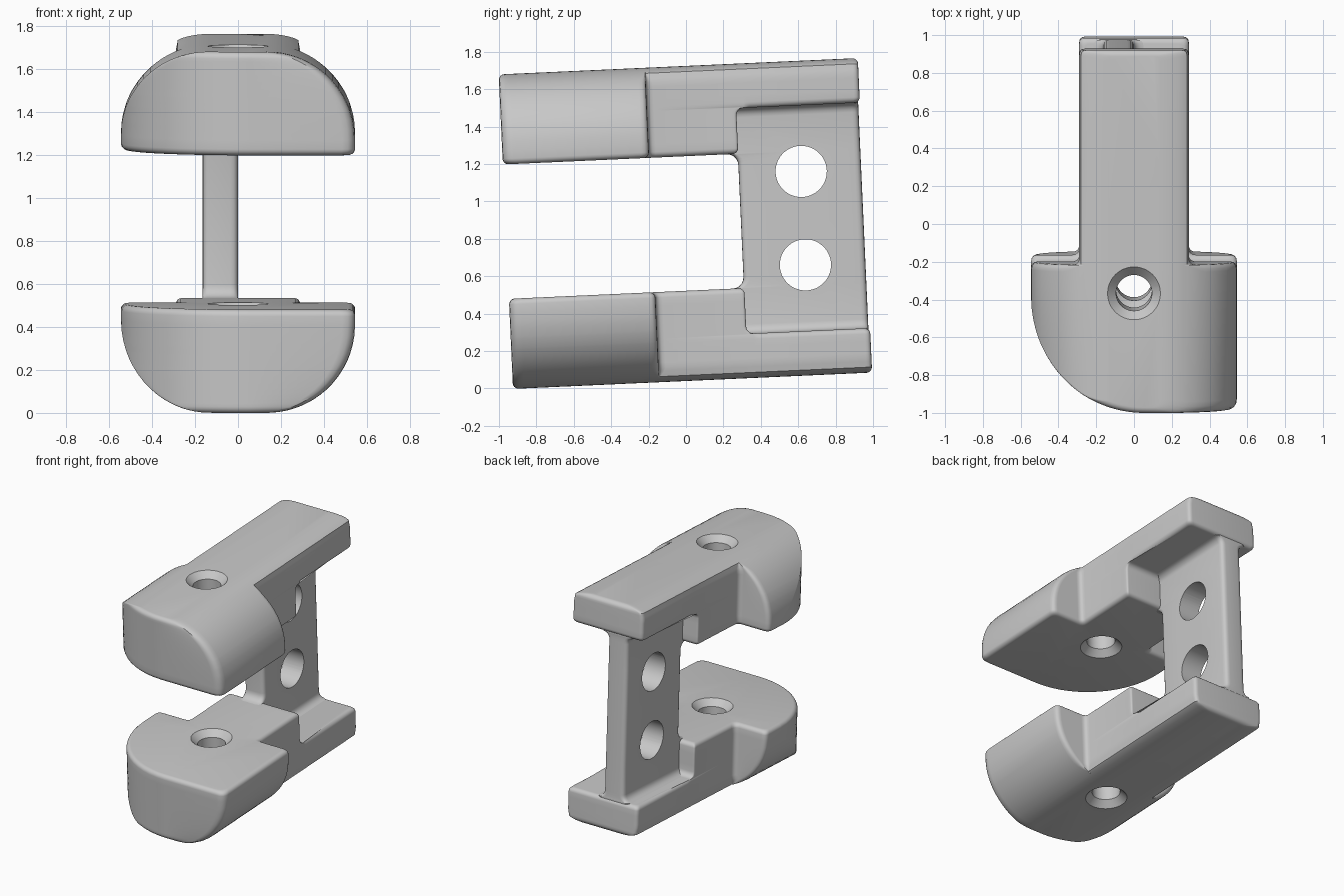
import bpy, bmesh, math
from mathutils import Vector, Matrix

cube = bpy.data.objects.get("Cube")
if cube:
    bpy.data.objects.remove(cube, do_unlink=True)

HEIGHT = 1.683      # total height between outer jaw faces
JAW = 0.482         # jaw thickness
FLANGE = 0.238      # thin rear part of each jaw
LENGTH = 1.922
STEP = 1.26         # where the jaw thins down to the flange
EDGE = 0.03         # edge rounding
FRAME = Matrix.Translation((0, -0.925, -0.002)) @ Matrix.Rotation(math.radians(2.6), 4, 'X')

grey = bpy.data.materials.new("light_grey")
grey.use_nodes = True
grey.diffuse_color = (0.58, 0.58, 0.58, 1)
grey.node_tree.nodes["Principled BSDF"].inputs["Base Color"].default_value = grey.diffuse_color


def roundoff(d, r):
    """Quarter-round inset at distance d from an end."""
    d = max(d, 0)
    return 0 if d >= r else r - math.sqrt(r * r - (r - d) ** 2)


def ramp(r):
    return [r * (1 - math.cos(i * math.pi / 10)) for i in range(6)]


def rounded(corners):
    """Closed outline from (x, y, radius) corners."""
    out = []
    for i, (x, y, r) in enumerate(corners):
        p = Vector((x, y))
        if r == 0:
            out.append(p)
            continue
        a = Vector(corners[i - 1][:2]) - p
        b = Vector(corners[(i + 1) % len(corners)][:2]) - p
        if min(a.length, b.length) < 1e-6:
            out += [p] * 5
            continue
        d = min(r * math.tan((math.pi - a.angle(b)) / 2), 0.48 * a.length, 0.48 * b.length)
        a, b = a.normalized() * d, b.normalized() * d
        for k in range(5):
            u = k / 4
            out.append(p + a * (1 - u) ** 2 + b * u * u)
    return out


def loft(name, loops):
    bm = bmesh.new()
    rings = [[bm.verts.new(p) for p in loop] for loop in loops]
    n = len(rings[0])
    for lo, hi in zip(rings, rings[1:]):
        for i in range(n):
            j = (i + 1) % n
            bm.faces.new((lo[i], lo[j], hi[j], hi[i]))
    bm.faces.new(rings[0][::-1])
    bm.faces.new(rings[-1])
    bmesh.ops.remove_doubles(bm, verts=bm.verts, dist=1e-5)
    bmesh.ops.recalc_face_normals(bm, faces=bm.faces)
    mesh = bpy.data.meshes.new(name)
    bm.to_mesh(mesh)
    bm.free()
    mesh.materials.append(grey)
    ob = bpy.data.objects.new(name, mesh)
    bpy.context.collection.objects.link(ob)
    ob.matrix_world = FRAME
    return ob


def select(ob):
    bpy.ops.object.select_all(action='DESELECT')
    ob.select_set(True)
    bpy.context.view_layer.objects.active = ob


def drill(ob, cutter):
    mod = ob.modifiers.new("hole", 'BOOLEAN')
    mod.operation, mod.solver, mod.object = 'DIFFERENCE', 'EXACT', cutter
    select(ob)
    bpy.ops.object.modifier_apply(modifier=mod.name)
    bpy.data.objects.remove(cutter, do_unlink=True)


def circle(r, n=48):
    return [(r * math.cos(2 * math.pi * i / n), r * math.sin(2 * math.pi * i / n)) for i in range(n)]


def jaw_outline(t, above):
    """Plan outline of a jaw at distance t from its outer face."""
    inner = roundoff(JAW - t, EDGE)
    end = max(inner, roundoff(t, EDGE))
    # domed cross-section, trimmed to a narrow neck behind the shoulders
    wide = 0.135 + math.sqrt(0.41 ** 2 - max(0.41 - t, 0) ** 2) - inner
    neck = min(wide, 0.29 - inner - 0.015 * max(0, 1 - t / 0.08))
    if above:
        back = STEP + roundoff(t - FLANGE, 0.04) - inner
        q, rear = back - 0.06, neck
    else:
        lip = roundoff(FLANGE - t, EDGE)
        back, q, rear = LENGTH - max(end, lip), 1.3, neck - lip
    # large round on the right front corner
    cx, radius = 0.055, 0.6 - end
    start = math.acos(min(1, (wide + cx) / radius))
    pts = []
    for i in range(15):
        a = start + (math.pi / 2 - start) * i / 14
        pts.append((cx - radius * math.cos(a), 0.6 - radius * math.sin(a), 0 if i else 0.03))
    shoulder = 0.783 - inner
    k = 0.038
    side = [(wide, shoulder, k), (neck, shoulder, k), (neck, q, 0),
            (rear, q + 0.03, 0), (rear, back, EDGE)]
    pts += [(wide, end, 0.06)] + side + [(-x, y, r) for x, y, r in reversed(side)]
    return rounded(pts)


# Jaws: the upper one mirrors the lower one
def jaw(name, upper):
    place = (lambda t: HEIGHT - t) if upper else (lambda t: t)
    below = ramp(EDGE) + [0.045, 0.06, 0.08, 0.105, 0.135, 0.17] + [FLANGE - d for d in reversed(ramp(EDGE))]
    top = [FLANGE + d for d in ramp(0.04)] + [0.32, 0.36, 0.41] + [JAW - d for d in reversed(ramp(EDGE))]
    levels = [(t, False) for t in below] + [(t, True) for t in top]
    ob = loft(name, [[(p.x, p.y, place(t)) for p in jaw_outline(t, a)] for t, a in levels])
    # countersunk vertical hole
    hole = [(-0.02, 0.16), (0.045, 0.095), (JAW - 0.045, 0.095), (JAW + 0.02, 0.16)]
    drill(ob, loft("cutter", [[(x, 0.635 + y, place(t)) for x, y in circle(r)] for t, r in hole]))
    return ob


# Web: upright plate with flared fillets where it meets the jaws
def web_outline(t):
    t = min(t, HEIGHT - t)
    half = 0.0825 + roundoff(t - FLANGE, 0.05)
    front = 1.258 - roundoff(t - JAW, 0.06)
    mid, back, r = -0.0825, 1.913, 0.035
    return rounded([(mid - half, front, r), (mid + half, front, r),
                    (mid + half, back, r), (mid - half, back, r)])


half_levels = [0.2] + [FLANGE + d for d in ramp(0.05)] + [JAW + d for d in ramp(0.06)]
levels = half_levels + [HEIGHT - t for t in reversed(half_levels)]
web = loft("upright_web", [[(p.x, p.y, t) for p in web_outline(t)] for t in levels])
for t in (HEIGHT / 2 - 0.25, HEIGHT / 2 + 0.25):
    drill(web, loft("cutter", [[(x, 1.592 + a, t + b) for a, b in circle(0.137)] for x in (-0.4, 0.3)]))

for ob in (jaw("lower_jaw", False), jaw("upper_jaw", True), web):
    select(ob)
    bpy.ops.object.shade_smooth_by_angle(angle=math.radians(32))
